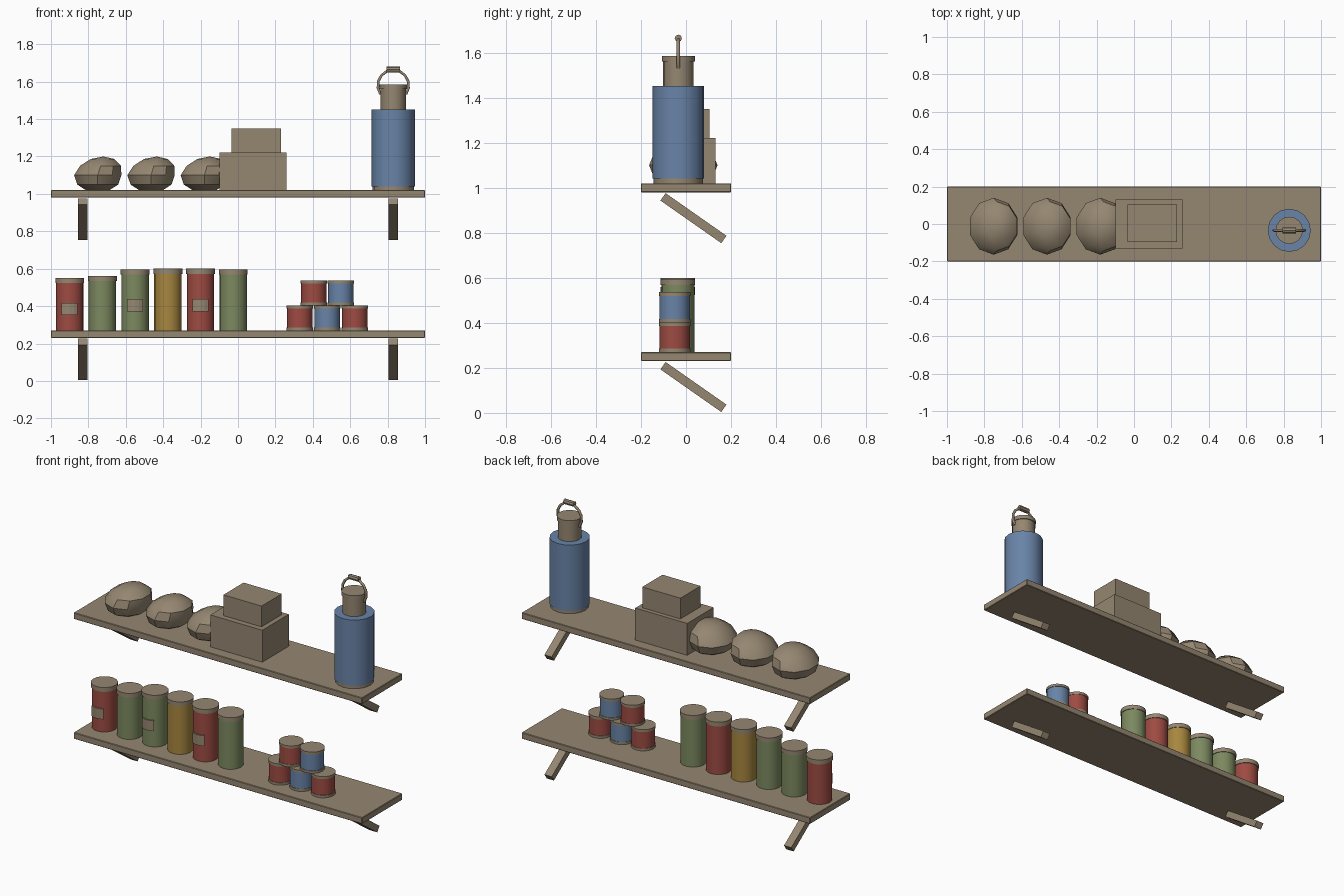
import bpy, bmesh, math
from mathutils import Matrix, Vector

cube = bpy.data.objects.get("Cube")
if cube:
    bpy.data.objects.remove(cube)


def material(name, rgb):
    m = bpy.data.materials.new(name)
    m.use_nodes = True
    m.diffuse_color = (*rgb, 1)
    m.node_tree.nodes["Principled BSDF"].inputs["Base Color"].default_value = (*rgb, 1)
    return m


TAN = material("tan", (0.30, 0.24, 0.165))
BLUE = material("blue", (0.14, 0.23, 0.39))
RED = material("red", (0.34, 0.07, 0.055))
GREEN = material("green", (0.20, 0.25, 0.115))
GOLD = material("gold", (0.39, 0.24, 0.05))


def finish(name, bm, mat, smooth=False):
    bmesh.ops.recalc_face_normals(bm, faces=bm.faces)
    me = bpy.data.meshes.new(name)
    bm.to_mesh(me)
    bm.free()
    me.materials.append(mat)
    ob = bpy.data.objects.new(name, me)
    bpy.context.collection.objects.link(ob)
    if smooth:
        bpy.ops.object.select_all(action="DESELECT")
        ob.select_set(True)
        bpy.context.view_layer.objects.active = ob
        bpy.ops.object.shade_smooth_by_angle(angle=math.radians(35))
    return ob


def box(name, center, size, mat=TAN, tilt=0, bevel=0):
    bm = bmesh.new()
    bmesh.ops.create_cube(bm, size=1)
    bmesh.ops.scale(bm, vec=size, verts=bm.verts)
    if bevel:
        bmesh.ops.bevel(bm, geom=bm.edges[:], offset=bevel, segments=1, affect="EDGES")
    bm.transform(Matrix.Translation(center) @ Matrix.Rotation(tilt, 4, "X"))
    return finish(name, bm, mat)


def cylinder(name, x, y, z0, z1, r, mat, sides=16):
    bm = bmesh.new()
    bmesh.ops.create_cone(bm, cap_ends=True, segments=sides, radius1=r, radius2=r,
                          depth=z1 - z0)
    bm.transform(Matrix.Translation((x, y, (z0 + z1) / 2)))
    return finish(name, bm, mat, True)


# Shelves with slanted brackets
for level, z in (("lower", 0.25), ("upper", 1.0)):
    box(level + "_shelf", (0, 0, z), (2, 0.4, 0.04), bevel=0.003)
    for side, x in (("left", 0.83), ("right", -0.83)):
        box(f"{level}_{side}_bracket", (x, 0.033, z - 0.135), (0.05, 0.33, 0.04),
            tilt=math.radians(-35))


# Curved label wrapped around the front of a jar
def label(name, x, y, z, r, height=0.065, span=0.55):
    bm = bmesh.new()
    rows = []
    for i in range(5):
        a = -span + i * span / 2
        ring = [bm.verts.new((x + q * math.sin(a), y - q * math.cos(a), z + h))
                for q, h in ((r - 0.003, -height / 2), (r + 0.008, -height / 2),
                             (r + 0.008, height / 2), (r - 0.003, height / 2))]
        rows.append(ring)
    for a, b in zip(rows, rows[1:]):
        for k in range(4):
            bm.faces.new((a[k], a[(k + 1) % 4], b[(k + 1) % 4], b[k]))
    bm.faces.new(rows[0])
    bm.faces.new(rows[-1])
    finish(name, bm, TAN)


# Row of tall jars
jars = ((RED, 0.55, 0.385), (GREEN, 0.56, 0), (GREEN, 0.595, 0.405),
        (GOLD, 0.6, 0), (RED, 0.6, 0.405), (GREEN, 0.595, 0))
for i, (mat, top, label_z) in enumerate(jars):
    x, y = -0.9 + 0.175 * i, -0.036
    cylinder(f"jar_body_{i + 1}", x, y, 0.27, top - 0.025, 0.073, mat)
    cylinder(f"jar_lid_{i + 1}", x, y, top - 0.027, top, 0.077, TAN)
    if label_z:
        label(f"jar_label_{i + 1}", x, y, label_z, 0.073)

# Stacked tins with rims
tins = ((0.33, 0.27, RED), (0.477, 0.27, BLUE), (0.625, 0.27, RED),
        (0.405, 0.403, RED), (0.55, 0.403, BLUE))
for i, (x, z, mat) in enumerate(tins):
    cylinder(f"tin_body_{i + 1}", x, -0.05, z + 0.01, z + 0.125, 0.068, mat)
    cylinder(f"tin_bottom_rim_{i + 1}", x, -0.05, z, z + 0.015, 0.071, TAN)
    cylinder(f"tin_top_rim_{i + 1}", x, -0.05, z + 0.117, z + 0.133, 0.071, TAN)

# Lumpy faceted sacks
for i in range(3):
    bm = bmesh.new()
    bmesh.ops.create_uvsphere(bm, u_segments=10, v_segments=6, radius=1)
    for v in bm.verts:
        up = v.co.z
        v.co.x = v.co.x * 0.133 + max(up, 0) * 0.03
        v.co.y = v.co.y * 0.152
        v.co.z = up * 0.1 if up > 0 else max(up * 0.1, -0.08)
    bm.transform(Matrix.Translation((-0.75 + 0.285 * i, -0.012, 1.1)))
    finish(f"sack_{i + 1}", bm, TAN, True)

# Two stacked boxes
box("large_box", (0.08, 0, 1.12), (0.36, 0.262, 0.2))
box("small_box", (0.098, 0.004, 1.285), (0.264, 0.2, 0.13))

# Tall can with neck, lid and swing handle
cx, cy = 0.83, -0.034
cylinder("can_base", cx, cy, 1.02, 1.045, 0.11, TAN)
cylinder("can_body", cx, cy, 1.04, 1.452, 0.115, BLUE)
cylinder("can_neck", cx, cy, 1.45, 1.57, 0.068, TAN)
cylinder("can_lid", cx, cy, 1.56, 1.585, 0.073, TAN)

curve = bpy.data.curves.new("can_handle", "CURVE")
curve.dimensions = "3D"
curve.bevel_depth = 0.008
curve.bevel_resolution = 1
curve.use_fill_caps = True
curve.materials.append(TAN)
spline = curve.splines.new("POLY")
spline.points.add(10)
for i, p in enumerate(spline.points):
    a = math.radians(-35 + 25 * i)
    p.co = (cx + 0.083 * math.cos(a), cy, 1.58 + 0.083 * math.sin(a), 1)
bpy.context.collection.objects.link(bpy.data.objects.new("can_handle", curve))

bm = bmesh.new()
bmesh.ops.create_cone(bm, cap_ends=True, segments=8, radius1=0.016, radius2=0.016, depth=0.07)
bm.transform(Matrix.Translation(Vector((cx, cy, 1.664))) @ Matrix.Rotation(math.pi / 2, 4, "Y"))
finish("can_grip", bm, TAN, True)
